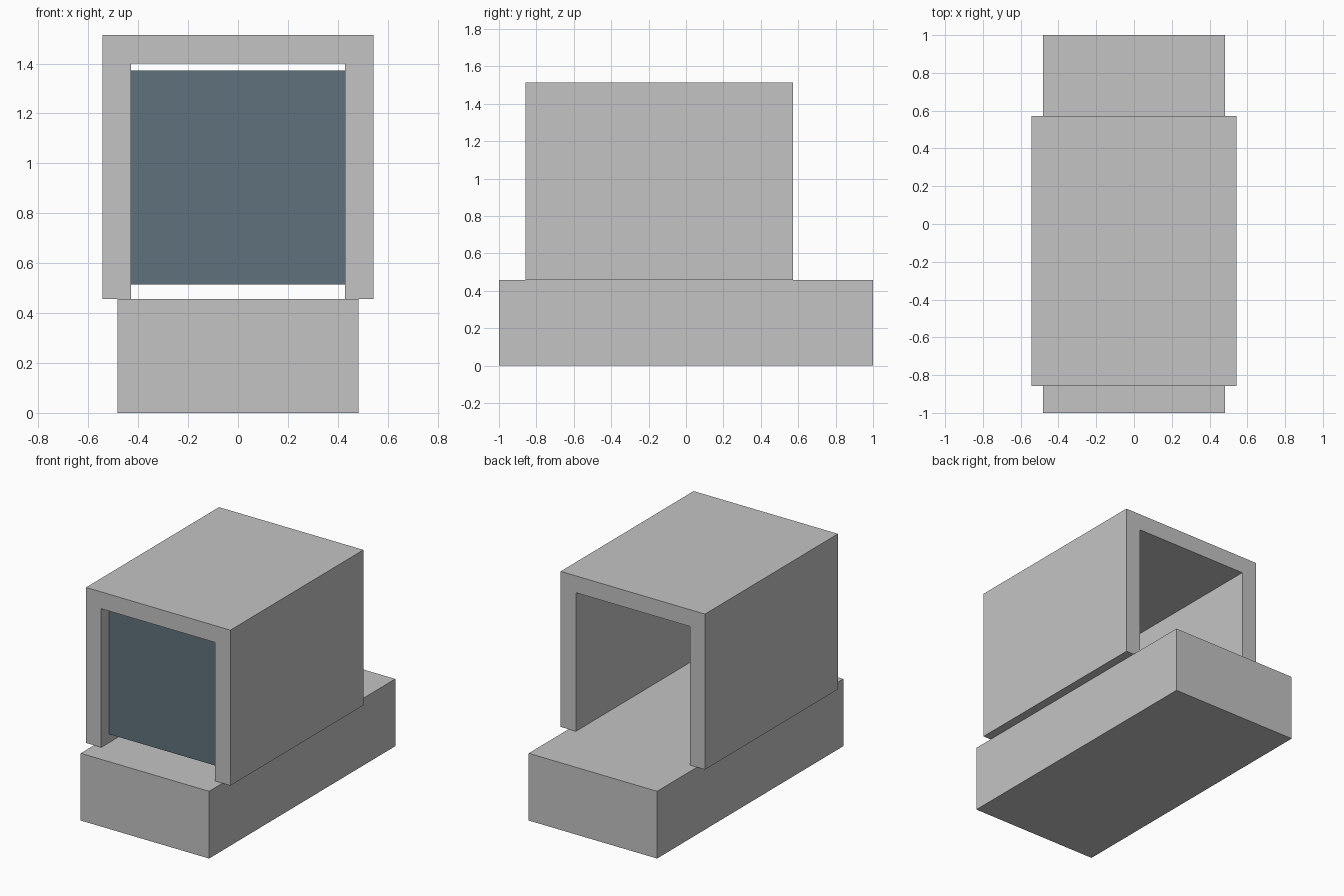
import bpy, bmesh

if "Cube" in bpy.data.objects:
    bpy.data.objects.remove(bpy.data.objects["Cube"])

U = 1 / 35  # the model sits on a regular grid, 70 steps long


def material(name, rgb):
    m = bpy.data.materials.new(name)
    m.diffuse_color = (*rgb, 1)
    m.use_nodes = True
    m.node_tree.nodes["Principled BSDF"].inputs["Base Color"].default_value = m.diffuse_color
    return m


grey = material("grey casing", (0.55, 0.55, 0.55))
blue = material("slate blue screen", (0.115, 0.17, 0.204))


def prism(name, profile, y0, y1, mat):
    """Extrude an x-z profile along y from y0 to y1 (grid steps)."""
    bm = bmesh.new()
    face = bm.faces.new([bm.verts.new((x * U, y0 * U, z * U)) for x, z in profile])
    new = bmesh.ops.extrude_face_region(bm, geom=[face])["geom"]
    verts = [v for v in new if isinstance(v, bmesh.types.BMVert)]
    bmesh.ops.translate(bm, verts=verts, vec=(0, (y1 - y0) * U, 0))
    bmesh.ops.recalc_face_normals(bm, faces=bm.faces)
    me = bpy.data.meshes.new(name)
    bm.to_mesh(me)
    bm.free()
    me.materials.append(mat)
    ob = bpy.data.objects.new(name, me)
    bpy.context.collection.objects.link(ob)


def rect(w, z0, z1):
    return [(-w, z0), (w, z0), (w, z1), (-w, z1)]


# Base block
prism("base", rect(16.9, 0, 16), -35, 35, grey)

# Arched cover: two walls and a roof in one profile, open front and back
half = [(15, 49), (15, 16), (19, 16), (19, 53)]
prism("cover", half + [(-x, z) for x, z in reversed(half)], -30, 20, grey)

# Thin screen recessed in the front opening
prism("screen", rect(15, 18, 48), -27, -26.8, blue)
